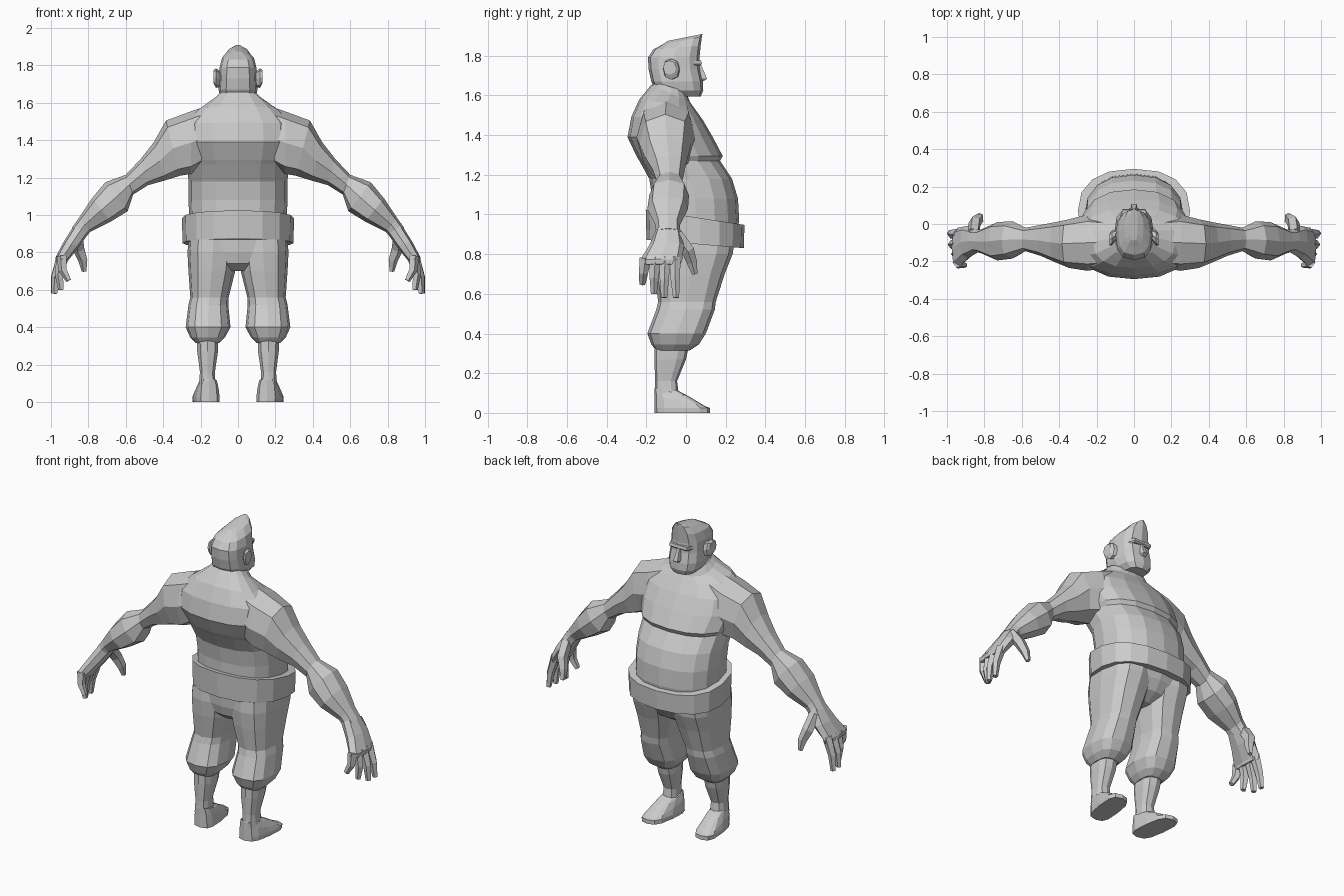
import bpy, bmesh, math
from mathutils import Vector

if "Cube" in bpy.data.objects:
    bpy.data.objects.remove(bpy.data.objects["Cube"])

grey = bpy.data.materials.new("plain grey")
grey.diffuse_color = (0.6, 0.6, 0.6, 1)
grey.use_nodes = True
grey.node_tree.nodes["Principled BSDF"].inputs["Base Color"].default_value = grey.diffuse_color


def finish(name, bm, mirror=False):
    bmesh.ops.recalc_face_normals(bm, faces=bm.faces)
    me = bpy.data.meshes.new(name)
    bm.to_mesh(me)
    bm.free()
    me.materials.append(grey)
    ob = bpy.data.objects.new(name, me)
    bpy.context.collection.objects.link(ob)
    if mirror:
        ob.modifiers.new("mirror", 'MIRROR').use_mirror_merge = False
    return ob


def loft(name, rings, mirror=False, closed=False):
    """Skin a list of point rings; cap the ends, or join last ring to first."""
    bm = bmesh.new()
    vs = [[bm.verts.new(p) for p in r] for r in rings]
    n = len(vs[0])
    pairs = list(zip(vs, vs[1:])) + ([(vs[-1], vs[0])] if closed else [])
    for a, b in pairs:
        for i in range(n):
            j = (i + 1) % n
            bm.faces.new((a[i], a[j], b[j], b[i]))
    if not closed:
        bm.faces.new(vs[0])
        bm.faces.new(vs[-1])
    return finish(name, bm, mirror)


def power(v, p):
    return math.copysign(abs(v) ** p, v)


def level(z, x0, x1, yb, yf, tilt=0.0, n=12, p=0.85, mid=0.5, shear=0.0):
    """Level rounded outline; tilt lifts it with y, mid places the widest line."""
    ym = yb + (yf - yb) * mid
    out = []
    for i in range(n):
        a = 2 * math.pi * i / n
        c, s = power(math.cos(a), p), power(math.sin(a), p)
        y = ym + c * ((yf - ym) if c > 0 else (ym - yb))
        out.append((((x0 + x1) + (x1 - x0) * s) / 2 + shear * y, y, z + tilt * y))
    return out


def arm_ring(xt, zt, xb, zb, y0, y1, n=8, p=0.8):
    """Outline spanned by a top point, a bottom point and a depth range."""
    out = []
    for i in range(n):
        a = 2 * math.pi * i / n
        c, s = power(math.cos(a), p), power(math.sin(a), p)
        out.append(((xt + xb + (xt - xb) * c) / 2, (y0 + y1 + (y1 - y0) * s) / 2,
                    (zt + zb + (zt - zb) * c) / 2))
    return out


def tube(name, pts, radii, n=5):
    """Tapered finger along a short path."""
    rings = []
    for i, (p, r) in enumerate(zip(pts, radii)):
        d = (Vector(pts[min(i + 1, len(pts) - 1)]) - Vector(pts[max(i - 1, 0)])).normalized()
        u = d.cross(Vector((0, 1, 0))).normalized()
        v = d.cross(u)
        rings.append([Vector(p) + r * (math.cos(k * math.tau / n) * u + math.sin(k * math.tau / n) * v)
                      for k in range(n)])
    return loft(name, rings, True)


# Torso: belly, chest overhang, back hump and sloping neck base
torso = [(.86, .25, -.16, .25, 0), (.97, .26, -.17, .268, 0), (1.08, .265, -.17, .262, 0),
         (1.18, .265, -.185, .232, 0), (1.27, .27, -.235, .172, 0), (1.295, .285, -.25, .185, 0),
         (1.39, .31, -.295, .135, 0), (1.48, .30, -.275, .085, -.05), (1.545, .22, -.235, .04, -.15),
         (1.575, .13, -.175, .02, -.45), (1.62, .105, -.15, .0, -.3)]
loft("torso", [level(z, -w, w, b, f, t, n=16, p=.85, mid=.5) for z, w, b, f, t in torso])

# Belt: closed band that dips to the front
def belt_ring(z, grow, tilt):
    return level(z, -.272 - grow, .272 + grow, -.175 - grow, .267 + grow, tilt, n=16, mid=.55)
loft("belt", [belt_ring(.855, -.02, -.085), belt_ring(.855, .024, -.085),
              belt_ring(.993, .028, -.155), belt_ring(.993, -.02, -.155)], closed=True)

# Trousers
loft("trouser_seat", [level(z, -w, w, b, f, n=16) for z, w, b, f in
     [(.70, .10, -.10, .12), (.74, .20, -.15, .19), (.80, .25, -.165, .23), (.90, .262, -.17, .262)]])
loft("trouser_leg", [level(z, a, b, c, d, p=.75) for z, a, b, c, d in
     [(.87, .0, .265, -.165, .245), (.80, .0, .27, -.17, .235), (.70, .015, .265, -.16, .195),
      (.56, .05, .255, -.14, .15), (.52, .052, .265, -.15, .145), (.40, .04, .28, -.195, .10),
      (.345, .07, .255, -.175, .065), (.315, .10, .225, -.15, .02)]], True)

# Bare shins and feet
loft("shin", [level(z, a, b, c, d, n=10, p=.75) for z, a, b, c, d in
     [(.36, .105, .222, -.16, .02), (.27, .105, .22, -.16, .0), (.16, .122, .205, -.155, -.045),
      (.08, .118, .212, -.157, -.035)]], True)
loft("foot", [level(z, a, b, -.16, f, t, n=12, p=.65, shear=.12) for z, a, b, f, t in
     [(0, .105, .24, .122, 0), (.025, .105, .242, .122, 0), (.052, .112, .235, .10, -.2),
      (.085, .125, .22, .02, -.25), (.115, .135, .215, -.045, 0)]], True)

# Arms, from inside the shoulder to the knuckles
loft("arm", [arm_ring(*r) for r in
     [(.16, 1.585, .2, 1.25, -.24, .04), (.25, 1.555, .25, 1.22, -.25, .05),
      (.385, 1.505, .31, 1.21, -.235, .025),
      (.45, 1.39, .39, 1.185, -.205, .01), (.52, 1.3, .48, 1.16, -.17, -.005),
      (.60, 1.215, .56, 1.11, -.145, -.02), (.71, 1.175, .59, 1.02, -.185, .015),
      (.78, 1.09, .68, .965, -.195, .01), (.85, .985, .79, .91, -.155, -.03),
      (.89, .93, .81, .885, -.15, -.03)]], True)
loft("palm", [arm_ring(*r) for r in
     [(.87, .955, .80, .90, -.15, -.03), (.93, .86, .85, .83, -.185, -.01),
      (.975, .775, .91, .755, -.235, -.02), (.973, .75, .915, .74, -.225, -.03)]], True)

# Fingers: root y, tip x, tip y, tip z
for nm, y, tx, ty, tz in [("little_finger", -.205, .905, -.22, .65), ("ring_finger", -.155, .945, -.162, .60),
                          ("middle_finger", -.105, .98, -.11, .58), ("index_finger", -.055, .985, -.05, .58)]:
    tube(nm, [(.94, y, .78), ((.965 + tx) / 2, (y + ty) / 2 - .002, (.76 + tz) / 2), (tx, ty, tz)],
         [.03, .024, .016])
tube("thumb", [(.86, -.05, .90), (.85, .01, .82), (.828, .03, .76), (.822, .045, .70)],
     [.035, .034, .027, .014])

# Head with a swept-up flat crop
head = [(1.595, .065, -.10, .075, 0), (1.625, .095, -.15, .087, 0), (1.67, .104, -.175, .085, 0),
        (1.73, .10, -.188, .072, 0), (1.79, .098, -.192, .068, 0), (1.845, .085, -.165, .074, .08),
        (1.88, .052, -.12, .08, .2), (1.893, .02, -.09, .083, .2)]
loft("head", [level(z, -w, w, b, f, t, p=.72) for z, w, b, f, t in head])

# Ears, nose and brow
loft("ear", [arm_ring(x, zt, x, zb, a, b, n=8) for x, zt, zb, a, b in
     [(.09, 1.765, 1.685, -.08, -.03), (.118, 1.785, 1.68, -.115, -.035),
      (.13, 1.775, 1.705, -.115, -.05)]], True)
loft("nose", [[(-w, .05, z), (w, .05, z), (w * .6, y, z), (-w * .6, y, z)] for z, w, y in
     [(1.672, .018, .088), (1.684, .024, .106), (1.755, .012, .076)]])
loft("brow", [[(-w, .04, z), (w, .04, z), (w * .8, y, z), (-w * .8, y, z)] for z, w, y in
     [(1.75, .07, .072), (1.758, .075, .08), (1.775, .075, .076)]])
